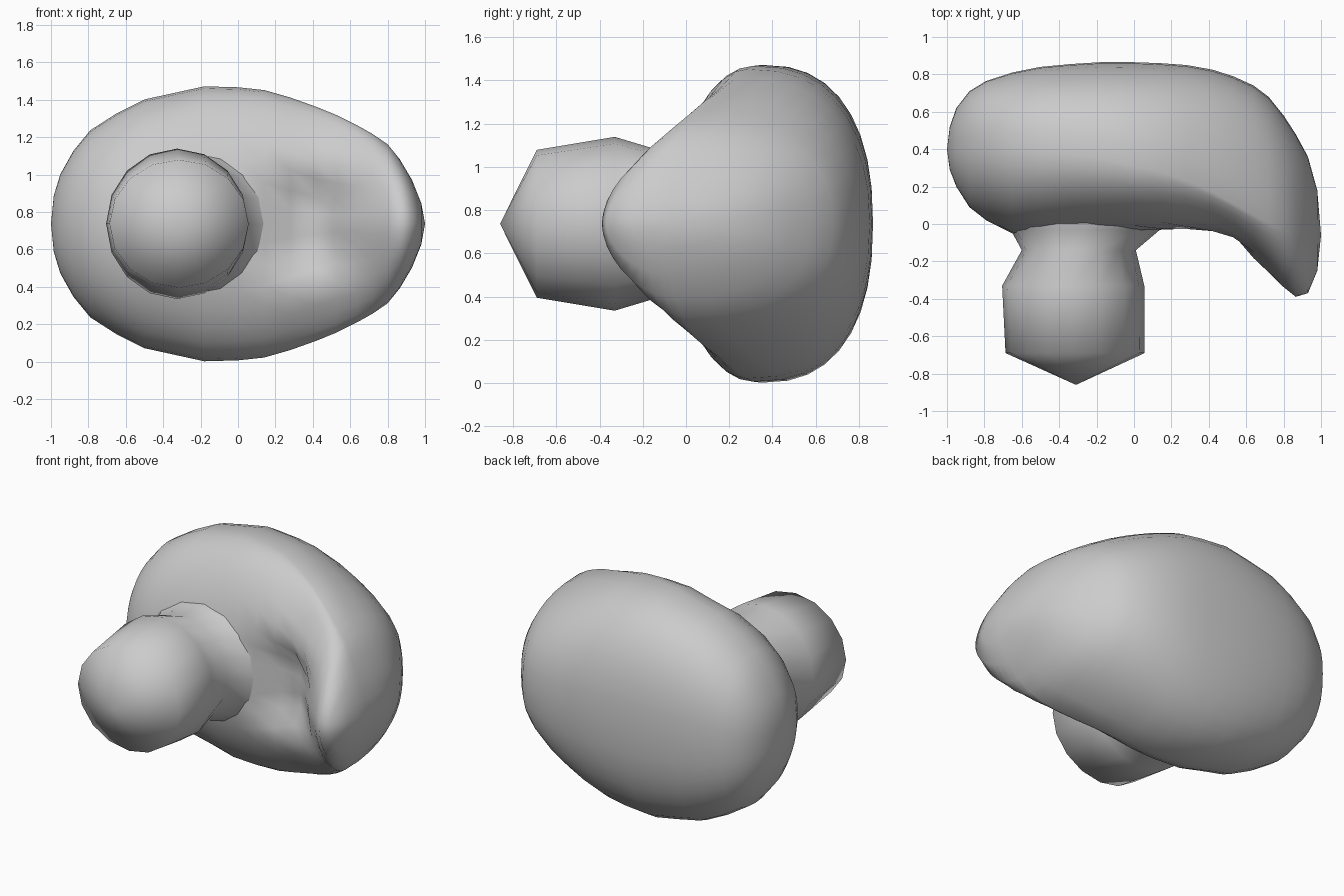
import bpy, bmesh
from math import sin, cos, pi, exp

ZC = 0.737  # height of the mirror plane


def skin(name, rings, start, end):
    """Bridge closed rings of equal length; each end is a pole or None."""
    bm = bmesh.new()
    loops = [[bm.verts.new(p) for p in r] for r in rings]
    n = len(loops[0])
    for a, b in zip(loops, loops[1:]):
        for i in range(n):
            j = (i + 1) % n
            bm.faces.new((a[i], a[j], b[j], b[i]))
    for loop, pole in ((loops[0], start), (loops[-1], end)):
        if pole:
            v = bm.verts.new(pole)
            for i in range(n):
                bm.faces.new((loop[i], loop[(i + 1) % n], v))
        else:
            bm.faces.new(loop)
    bmesh.ops.recalc_face_normals(bm, faces=bm.faces)
    for f in bm.faces:
        f.smooth = True
    me = bpy.data.meshes.new(name)
    bm.to_mesh(me)
    bm.free()
    ob = bpy.data.objects.new(name, me)
    bpy.context.collection.objects.link(ob)
    return ob


def power(v, e):
    return (1 if v >= 0 else -1) * abs(v) ** e


# Curved cap: stations of x, half height, back y, rim y, front y
stations = [
    (-0.985, 0.15, 0.52, 0.40, 0.29),
    (-0.95, 0.265, 0.62, 0.40, 0.20),
    (-0.88, 0.39, 0.71, 0.40, 0.09),
    (-0.79, 0.50, 0.765, 0.40, 0.02),
    (-0.65, 0.59, 0.81, 0.39, -0.05),
    (-0.50, 0.665, 0.84, 0.38, -0.06),
    (-0.34, 0.70, 0.855, 0.37, -0.06),
    (-0.18, 0.735, 0.865, 0.35, -0.06),
    (0.00, 0.73, 0.865, 0.31, -0.06),
    (0.14, 0.715, 0.86, 0.28, -0.08),
    (0.28, 0.675, 0.85, 0.23, -0.11),
    (0.42, 0.625, 0.825, 0.17, -0.14),
    (0.53, 0.58, 0.79, 0.11, -0.17),
    (0.64, 0.525, 0.74, 0.05, -0.22),
    (0.72, 0.48, 0.68, 0.01, -0.27),
    (0.80, 0.425, 0.58, -0.02, -0.34),
    (0.865, 0.345, 0.48, -0.05, -0.39),
    (0.93, 0.235, 0.36, -0.07, -0.37),
    (0.98, 0.11, 0.18, -0.08, -0.25),
]
N = 36
rings = []
for x, h, back, rim, front in stations:
    ring = []
    e = 1 + 0.42 * exp(-((x - 0.52) / 0.32) ** 2)
    for i in range(N):
        a = 2 * pi * i / N
        c, s = cos(a), sin(a)
        if c >= 0:
            y, z = rim + (back - rim) * power(c, 0.82), h * power(s, 0.85)
        else:
            y, z = rim - (rim - front) * abs(c) ** e, h * power(s, e)
            # hollow under the hook
            y += 0.2 * exp(-((x - 0.38) / 0.2) ** 2 - (z / 0.25) ** 4)
        ring.append((x, y, ZC + z))
    rings.append(ring)
skin("curved_cap", rings, (-1, 0.40, ZC), (1, -0.06, ZC))

# Knob with a flared neck: y, centre x, x radius, z radius
knob = [(0.2, -0.25, 0.60, 0.40), (0.08, -0.23, 0.50, 0.40),
        (-0.03, -0.26, 0.40, 0.37),
        (-0.14, -0.295, 0.305, 0.345), (-0.33, -0.325, 0.38, 0.402),
        (-0.69, -0.315, 0.372, 0.342)]
rings = [[(cx + rx * cos(2 * pi * i / 16), y, ZC + rz * sin(2 * pi * i / 16))
          for i in range(16)] for y, cx, rx, rz in knob]
skin("knob", rings, None, (-0.31, -0.86, ZC))
